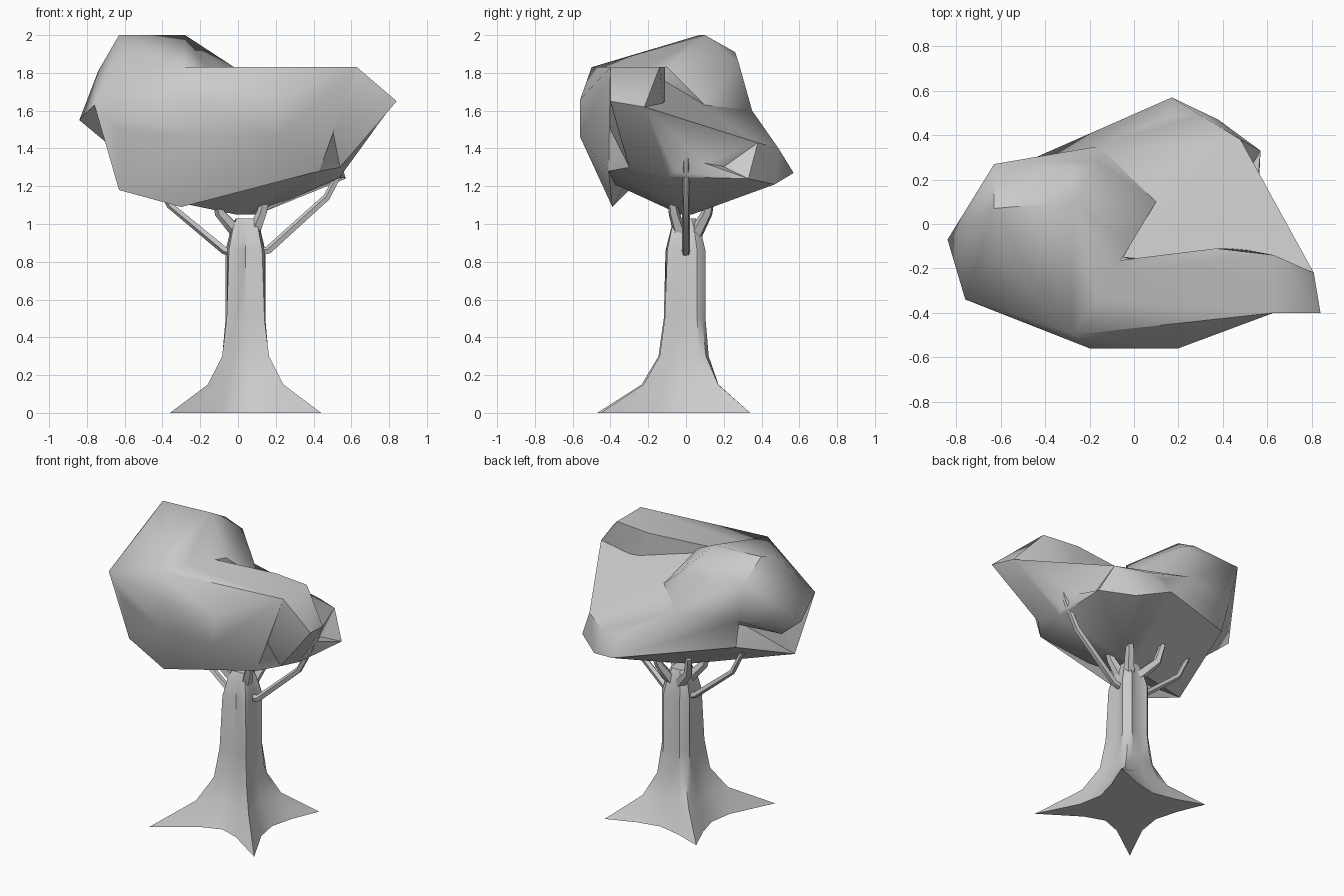
import bpy
import bmesh
from math import radians, sin, cos, atan2, hypot
from mathutils import Vector

if "Cube" in bpy.data.objects:
    bpy.data.objects.remove(bpy.data.objects["Cube"], do_unlink=True)

GREY = (0.6, 0.6, 0.6, 1)
mat = bpy.data.materials.new("plain_grey")
mat.use_nodes = True
mat.diffuse_color = GREY
mat.node_tree.nodes["Principled BSDF"].inputs["Base Color"].default_value = GREY


def add_object(name, bm):
    bmesh.ops.recalc_face_normals(bm, faces=bm.faces)
    mesh = bpy.data.meshes.new(name)
    bm.to_mesh(mesh)
    bm.free()
    mesh.materials.append(mat)
    obj = bpy.data.objects.new(name, mesh)
    bpy.context.collection.objects.link(obj)
    return obj


def soften(obj, angle):
    bpy.ops.object.select_all(action='DESELECT')
    obj.select_set(True)
    bpy.context.view_layer.objects.active = obj
    bpy.ops.object.shade_smooth_by_angle(angle=radians(angle))


def lobe(name, *groups):
    """Faceted clump of leaves wrapped around groups of extreme points."""
    bm = bmesh.new()
    verts = [bm.verts.new(p) for group in groups for p in group]
    bmesh.ops.convex_hull(bm, input=verts)
    loose = [v for v in bm.verts if not v.link_faces]
    bmesh.ops.delete(bm, geom=loose, context='VERTS')
    return add_object(name, bm)


def loft(name, rings):
    bm = bmesh.new()
    loops = [[bm.verts.new(p) for p in ring] for ring in rings]
    n = len(loops[0])
    for low, high in zip(loops, loops[1:]):
        for i in range(n):
            j = (i + 1) % n
            bm.faces.new((low[i], low[j], high[j], high[i]))
    bm.faces.new(loops[0])
    bm.faces.new(loops[-1])
    return add_object(name, bm)


def branch(name, path, r0, r1, sides=5):
    """Tapered tube along a path."""
    pts = [Vector(p) for p in path]
    rings = []
    for i, p in enumerate(pts):
        axis = (pts[min(i + 1, len(pts) - 1)] - pts[max(i - 1, 0)]).normalized()
        u = axis.cross(Vector((0, 1, 0))).normalized()
        v = axis.cross(u)
        r = r0 + (r1 - r0) * i / (len(pts) - 1)
        rings.append([p + r * (u * cos(a) + v * sin(a))
                      for a in (radians(360 * k / sides) for k in range(sides))])
    soften(loft(name, rings), 40)


# Trunk with four buttress roots: height, root reach, root shoulder, valley
CENTRE = Vector((0.04, 0, 0))
ROOTS = [(0.39, 0.34), (-0.31, 0.33), (-0.36, -0.47), (0.44, -0.45)]
LEVELS = [(0, 1, 0.31, 0.23), (0.15, 0.5, 0.2, 0.15), (0.3, 0.31, 0.14, 0.11),
          (0.5, 0.25, 0.12, 0.09), (0.86, 0.22, 0.12, 0.08),
          (0.97, 0.17, 0.09, 0.07), (1.03, 0.12, 0.06, 0.05)]
polar = [(atan2(y, x - CENTRE.x), hypot(x - CENTRE.x, y)) for x, y in ROOTS]
spread = radians(15)
rings = []
for z, reach, shoulder, valley in LEVELS:
    ring = []
    for i, (ang, length) in enumerate(polar):
        gap = (polar[(i + 1) % 4][0] - ang) % radians(360)
        tip = max(length * reach, shoulder)
        for a, r in ((ang - spread, shoulder), (ang, tip),
                     (ang + spread, shoulder), (ang + gap / 2, valley)):
            ring.append(CENTRE + Vector((r * cos(a), r * sin(a), z)))
    rings.append(ring)
soften(loft("trunk", rings), 35)

# Branches
branch("left_branch", [(0.1, 0, 0.85), (0.16, 0, 0.86), (0.47, 0, 1.14),
                       (0.56, 0, 1.31), (0.6, 0, 1.42)], 0.025, 0.016)
branch("right_branch", [(-0.02, 0, 0.85), (-0.07, 0, 0.86), (-0.36, 0, 1.1),
                        (-0.46, 0, 1.3)], 0.025, 0.016)
for side, x in (("left", 0.16), ("right", -0.12)):
    for end, y in (("front", -0.08), ("back", 0.14)):
        branch(f"{end}_{side}_fork", [(0.04 + x / 4, y / 3, 0.94),
                                      (x * 0.8, y * 0.8, 1.06), (x, y, 1.18)], 0.038, 0.02)

# Landmarks of the canopy, shared by neighbouring lobes
front_bulge = [(x, -0.56, z) for x in (-0.2, 0.2) for z in (1.46, 1.66)]
front_edge = [(-0.5, -0.3, 1.83), (-0.28, -0.5, 1.83)]
front_low = [(-0.63, -0.3, 1.18), (-0.3, -0.39, 1.09), (-0.64, -0.38, 1.5)]
front_rim = [(0.07, -0.4, 1.22), (0.43, -0.41, 1.28)]
side_corner = [(-0.76, -0.34, 1.63)]
ridge = [(-0.2, -0.18, 1.83), (0.37, -0.11, 1.83)]
ridge_foot = [(0.47, -0.11, 1.56)]
end_top = [(0.63, -0.4, 1.83), (0.63, -0.14, 1.83)]
end_tip = [(0.84, -0.4, 1.65), (0.81, -0.22, 1.62)]
end_dent = [(0.5, -0.4, 1.5)]
end_rim = [(0.54, -0.3, 1.3), (0.54, -0.09, 1.25), (0.5, 0.14, 1.26)]
hollow = [(0.1, 0.1, 1.63), (0.28, 0.15, 1.56)]
hollow_end = [(0.52, 0.16, 1.38), (-0.05, -0.15, 1.78)]
back_top = [(0.48, 0.38, 1.43), (0.3, 0.49, 1.4), (0.17, 0.49, 1.4)]
back_low = [(0.17, 0.57, 1.27), (0.38, 0.47, 1.21), (0.57, 0.33, 1.24)]
back_rim = [(-0.2, 0.4, 1.42), (-0.54, 0.22, 1.4)]
shelf = [(-0.16, 0.35, 1.6), (-0.58, 0.24, 1.6)]
crest_top = [(-0.63, 0.07, 2), (-0.28, 0.1, 2), (-0.62, -0.13, 1.92)]
crest_side = [(-0.74, 0.02, 1.81), (-0.84, -0.07, 1.55), (-0.6, -0.2, 1.35)]
crest_back = [(-0.63, 0.27, 1.88), (-0.28, 0.26, 1.91), (-0.16, 0.28, 1.85)]
crest_foot = [(-0.02, -0.1, 1.83)]
crown_root = [(0.1, 0.03, 1.05), (-0.01, -0.03, 1.05)]

# Canopy lobes, merged into one mass
canopy = lobe("canopy", front_bulge, front_edge, front_low, front_rim, side_corner,
              ridge, ridge_foot, end_top, end_dent)
lobes = [
    lobe("canopy_end", end_top, end_tip, end_dent, end_rim[:1], ridge_foot),
    lobe("canopy_valley", end_tip[1:], ridge_foot, end_rim, hollow, hollow_end,
         back_top[:1]),
    lobe("canopy_crest", crest_top, crest_side, crest_back, crest_foot, front_edge,
         side_corner, shelf, hollow[:1]),
    lobe("canopy_back", hollow, back_top, back_low, back_rim, shelf, end_rim[2:]),
    lobe("canopy_base", crown_root, front_rim, end_dent, end_rim, back_low, back_rim,
         front_low[:1])]
for part in lobes:
    mod = canopy.modifiers.new(part.name, 'BOOLEAN')
    mod.operation = 'UNION'
    mod.solver = 'EXACT'
    mod.object = part
merged = bpy.data.meshes.new_from_object(
    canopy.evaluated_get(bpy.context.evaluated_depsgraph_get()))
canopy.modifiers.clear()
canopy.data = merged
for part in lobes:
    bpy.data.objects.remove(part, do_unlink=True)
soften(canopy, 45)
